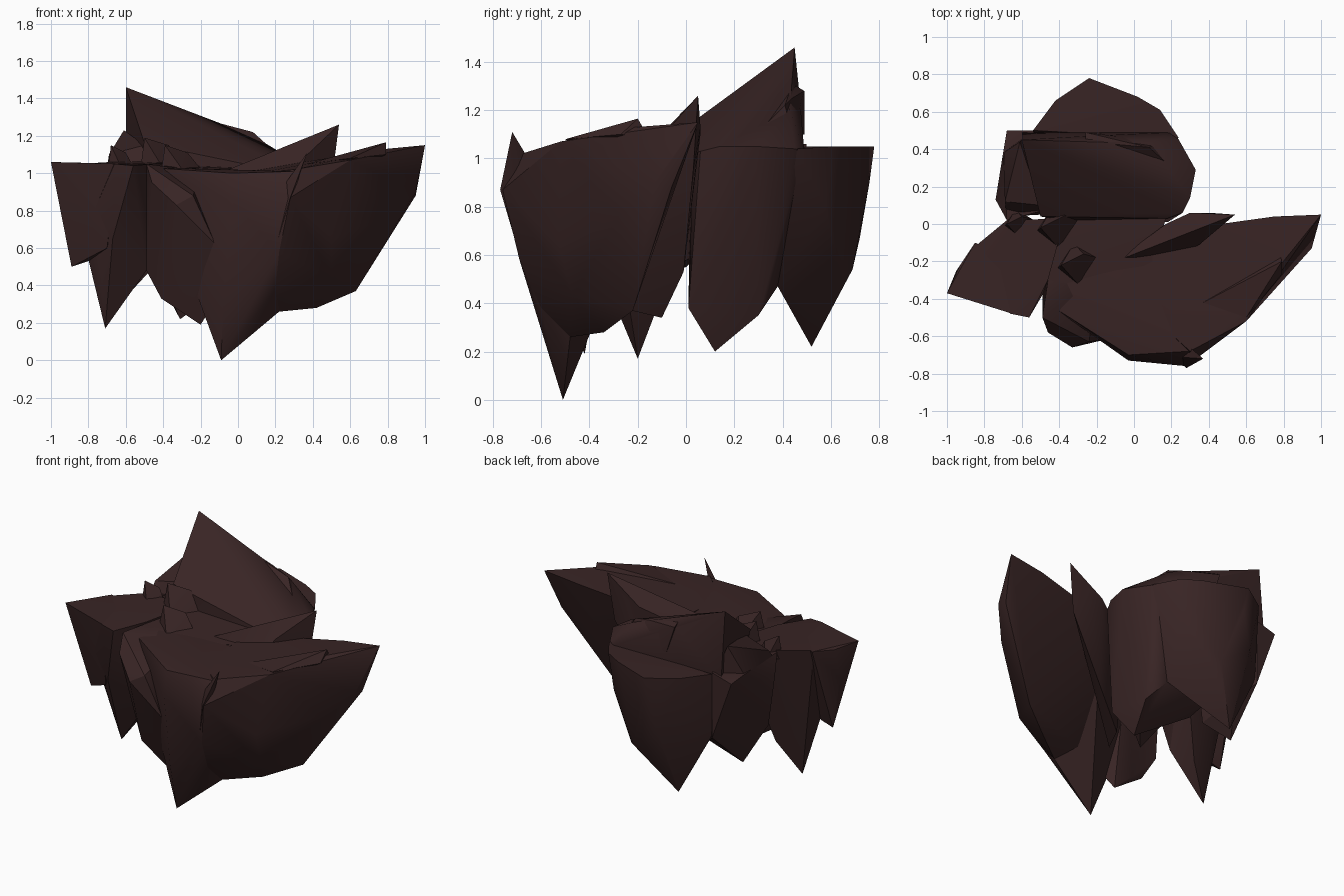
import bpy, bmesh, math

stone = bpy.data.materials.new("dark brown stone")
stone.diffuse_color = (0.040, 0.018, 0.018, 1)


def rock(name, *points):
    """A faceted boulder: the convex skin around a handful of corners."""
    bm = bmesh.new()
    for p in points:
        bm.verts.new(p)
    bmesh.ops.convex_hull(bm, input=bm.verts[:])
    loose = [v for v in bm.verts if not v.link_faces]
    bmesh.ops.delete(bm, geom=loose, context='VERTS')
    bmesh.ops.recalc_face_normals(bm, faces=bm.faces[:])
    mesh = bpy.data.meshes.new(name)
    bm.to_mesh(mesh)
    bm.free()
    mesh.materials.append(stone)
    ob = bpy.data.objects.new(name, mesh)
    bpy.context.collection.objects.link(ob)
    bpy.ops.object.select_all(action='DESELECT')
    ob.select_set(True)
    bpy.context.view_layer.objects.active = ob
    bpy.ops.object.shade_smooth_by_angle(angle=math.radians(32))
    return ob


# Large front slab, left half: rim, bulging front, deep keel
rock("front_slab_keel",
     (-.47, -.42, 1.03), (-.4, -.3, 1.03), (-.12, -.26, 1.02), (.17, -.1, 1.0),
     (.3, -.68, 1.01), (-.03, -.7, 1.0), (-.03, -.73, .85), (.28, -.76, .87),
     (-.1, -.63, .65), (.22, -.69, .58), (-.08, -.59, .3), (.2, -.6, .38),
     (-.09, -.51, 0), (.22, -.48, .26))

# Large front slab, right half: bulging out and rising to the tip
rock("front_slab_wing",
     (.1, -.05, 1.02), (.1, -.5, 1.0), (.46, -.04, 1.06), (.75, .04, 1.12),
     (1, .05, 1.15), (.95, -.13, .9), (.79, -.21, 1.13), (.6, -.52, 1.07),
     (.3, -.68, 1.02), (.28, -.76, .87), (.22, -.69, .58), (.5, -.53, .65),
     (.5, -.47, .43), (.8, -.28, .76), (.2, -.6, .38), (.22, -.48, .26),
     (.42, -.34, .28), (.63, -.22, .37), (.95, -.06, .88), (.1, -.4, .35))

# Low ridge along the front rim
rock("rim_ridge",
     (.79, -.2, 1.165), (.79, -.27, 1.1), (.37, -.42, 1.05), (.6, -.5, 1.08),
     (.6, -.3, 1.08), (.78, -.15, 1.08), (.6, -.4, 1.0))

# Thin fin leaning off the front slab
rock("front_fin",
     (.37, -.72, 1.11), (.2, -.69, .6), (.28, -.77, .87), (.3, -.66, 1.01),
     (.22, -.64, .7), (.22, -.71, .9))

# Upright blade behind the front slab
rock("rear_blade",
     (.54, .05, 1.26), (.5, .03, .95), (.35, -.11, 1.08), (.17, 0, 1.04),
     (-.1, -.2, 1.0), (.3, .06, 1.1), (.4, .06, 1.13), (.25, -.01, .53),
     (.05, -.1, .34), (-.1, -.35, .4))

# Boulder under the left end of the front slab
rock("front_boulder",
     (-.49, -.5, 1.05), (-.46, -.58, .95), (-.33, -.66, .83), (-.12, -.61, .62),
     (-.24, -.63, .88), (-.49, -.38, .48), (-.41, -.42, .33), (-.32, -.4, .3),
     (-.2, -.42, .19), (-.1, -.5, .35), (-.46, -.3, 1.04), (-.2, -.3, 1.01))

# Left boulders, outer and spiked
rock("left_outer_boulder",
     (-1, -.37, 1.06), (-.93, -.22, 1.04), (-.85, -.1, 1.05), (-.65, -.48, 1.05),
     (-.6, -.2, 1.05), (-.95, -.25, .84), (-.93, -.3, .81), (-.89, -.26, .5),
     (-.8, -.26, .53), (-.7, -.38, .6), (-.76, -.41, .82))
rock("left_spiked_boulder",
     (-.85, -.12, 1.05), (-.68, .02, 1.06), (-.37, .03, 1.06), (-.46, -.3, 1.05),
     (-.56, -.5, 1.04), (-.66, -.48, 1.05), (-.8, -.26, .54), (-.71, -.2, .17),
     (-.57, -.12, .38), (-.49, -.25, .48), (-.67, -.4, .65), (-.76, -.41, .82),
     (-.49, -.38, .85))

# Core that joins the boulders
rock("core",
     (-.45, .06, 1.05), (.18, .06, 1.02), (.1, -.2, 1.01), (-.2, -.35, 1.01),
     (-.46, -.3, 1.04), (-.3, 0, .55), (0, .05, .6), (-.3, -.3, .45))

# Tall back wedge sloping up to the peak
rock("peak_wedge",
     (-.5, .04, 1.16), (-.36, .02, 1.05), (.18, .03, 1.02), (.26, .06, 1.03),
     (.3, .14, 1.05), (.33, .29, 1.05), (.24, .45, 1.04), (.08, .43, 1.2),
     (-.26, .47, 1.27), (-.6, .45, 1.46), (-.6, .49, 1.03), (.2, .49, 1.03),
     (.1, .12, .2), (.18, .01, .38), (.16, .3, .35), (.06, .38, .47),
     (-.35, .1, .5), (-.4, .3, .6))

# Thin ledge lying on the wedge
rock("wedge_ledge",
     (-.26, .44, 1.31), (-.26, .49, 1.28), (-.05, .44, 1.25), (.08, .41, 1.22),
     (.18, .32, 1.13), (.15, .44, 1.1), (-.2, .49, 1.1))

# Back-left and back boulders
rock("back_left_boulder",
     (-.74, .13, .95), (-.68, .02, 1.05), (-.7, .38, 1.05), (-.68, .5, 1.02),
     (-.54, .5, 1.06), (-.38, .1, 1.08), (-.57, .22, .37), (-.54, .5, .63),
     (-.7, .14, .62), (-.45, .4, .55), (-.45, .1, .5))
rock("back_left_ridge",
     (-.61, .44, 1.23), (-.69, .12, 1.1), (-.7, .38, 1.03), (-.68, .04, 1.0),
     (-.5, .1, 1.15), (-.55, .49, 1.03), (-.5, .05, 1.0))
rock("back_boulder",
     (-.54, .5, 1.05), (-.42, .66, 1.05), (-.24, .78, 1.05), (.02, .68, 1.05),
     (.14, .61, 1.05), (.24, .46, 1.04), (-.22, .76, .9), (-.3, .72, .67),
     (-.31, .52, .22), (-.1, .69, .54), (-.05, .64, .52), (.06, .38, .47),
     (.12, .58, .8), (-.45, .4, .55), (-.54, .48, .66))

# Small shards on the left top: position of the tip and foot radius
for i, (x, y, z, r) in enumerate([(-.68, 0, 1.15, .08), (-.5, -.02, 1.19, .13),
                                  (-.39, -.22, 1.15, .12)]):
    rock(f"top_shard_{i + 1}", (x, y, z), (x + r, y + r * .5, z - .04),
         *[(x + r * (.8 + math.cos(a)), y + r * math.sin(a), 1.0)
           for a in (0.3, 1.8, 3.3, 4.8)])
